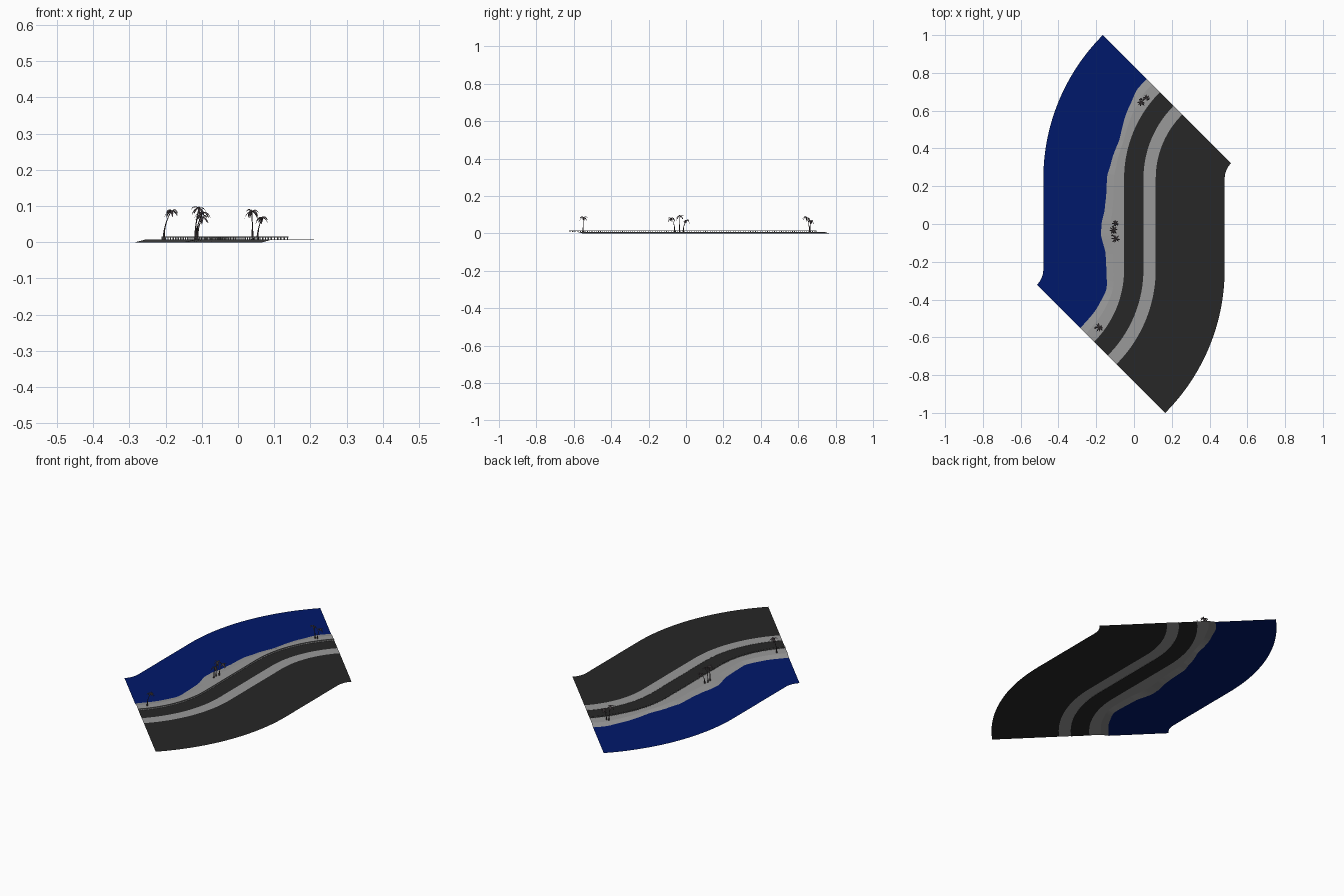
import bpy, bmesh, math, random
from mathutils import Vector

if "Cube" in bpy.data.objects:
    bpy.data.objects.remove(bpy.data.objects["Cube"])

random.seed(4)
R, HALF, TURN = 0.595, 0.24, math.pi / 4    # bend radius, half straight, bend angle
END = HALF + R * TURN
W = 0.48                                    # half width of the tile


def material(name, rgb):
    m = bpy.data.materials.new(name)
    m.diffuse_color = (*rgb, 1)
    m.use_nodes = True
    m.node_tree.nodes["Principled BSDF"].inputs["Base Color"].default_value = m.diffuse_color
    return m


WATER = material("deep blue", (0.0, 0.009, 0.145))
PAVING = material("light grey", (0.32, 0.32, 0.32))
ASPHALT = material("dark grey", (0.02, 0.02, 0.02))
BARK = material("dusky bark", (0.055, 0.042, 0.045))
LEAF = material("dusky leaf", (0.12, 0.095, 0.105))


def path(s, u, z):
    """Point on the S bend: s along the road, u sideways, z up."""
    if abs(s) <= HALF:
        return Vector((u, s, z))
    k = 1 if s > 0 else -1
    a = (abs(s) - HALF) / R
    r = R - k * u
    return Vector((k * (R - r * math.cos(a)), k * (HALF + r * math.sin(a)), z))


# Shoreline: distance along the road -> sideways offset
SHORE = [(-END, -.155), (-.66, -.156), (-.49, -.145), (-.376, -.134), (-.27, -.145),
         (-.16, -.15), (-.055, -.175), (0, -.172), (.08, -.155), (.155, -.147), (.25, -.143),
         (.303, -.127), (.418, -.108), (.576, -.134), (.65, -.152), (END, -.151)]


def shore(s):
    for (a, p), (b, q) in zip(SHORE, SHORE[1:]):
        if s <= b:
            t = max(0, (s - a) / (b - a))
            return p + (q - p) * t * (0.5 + t * (1.5 - t))
    return SHORE[-1][1]


def crest(s):
    return shore(s) + 0.4 * (-0.05 - shore(s))


STEPS = [-END + (END - HALF) * i / 24 for i in range(24)]
STEPS += [-HALF + 2 * HALF * i / 30 for i in range(30)]
STEPS += [HALF + (END - HALF) * i / 24 for i in range(25)]


def make(name, bm, mat, smooth=False):
    me = bpy.data.meshes.new(name)
    bm.to_mesh(me)
    bm.free()
    me.materials.append(mat)
    for p in me.polygons:
        p.use_smooth = smooth
    ob = bpy.data.objects.new(name, me)
    bpy.context.collection.objects.link(ob)
    return ob


def strip(name, mat, profile, closed=False):
    """Sweep a cross-section (function of s giving (u, z) points) along the bend."""
    bm = bmesh.new()
    rows = [[bm.verts.new(path(s, u, z)) for u, z in profile(s)] for s in STEPS]
    n = len(rows[0])
    for a, b in zip(rows, rows[1:]):
        for i in range(n if closed else n - 1):
            j = (i + 1) % n
            bm.faces.new((a[i], a[j], b[j], b[i]))
    if closed:
        bm.faces.new(rows[0][::-1])
        bm.faces.new(rows[-1])
    return make(name, bm, mat)


# Ground strips, left to right
TOP, ROAD = 0.008, 0.007
strip("sea", WATER, lambda s: [(-W, 0), (shore(s), 0)])
strip("beach", PAVING, lambda s: [(shore(s), 0), (crest(s), TOP), (-0.05, TOP), (-0.05, ROAD)])
strip("road", ASPHALT, lambda s: [(-0.05, ROAD), (0.05, ROAD)])
strip("pavement", PAVING, lambda s: [(0.05, ROAD), (0.05, TOP), (0.115, TOP)])
strip("inland_ground", ASPHALT, lambda s: [(0.115, TOP), (W, TOP)])

# Sea railing: top bar and posts
strip("railing_bar", PAVING, lambda s: [(-0.0525, 0.0135), (-0.0495, 0.0135),
                                        (-0.0495, 0.0165), (-0.0525, 0.0165)], True)
bm = bmesh.new()
COUNT = 116
for i in range(COUNT):
    s = -END + 0.002 + (2 * END - 0.004) * i / (COUNT - 1)
    d = 0.0014
    ring = [(s - d, -0.0522), (s - d, -0.0498), (s + d, -0.0498), (s + d, -0.0522)]
    lo = [bm.verts.new(path(a, u, TOP)) for a, u in ring]
    hi = [bm.verts.new(path(a, u, 0.0137)) for a, u in ring]
    for k in range(4):
        j = (k + 1) % 4
        bm.faces.new((lo[k], lo[j], hi[j], hi[k]))
make("railing_posts", bm, PAVING)


def palm(tag, base, crown, fronds=8, size=0.026):
    """Curved tapering trunk with a crown of drooping folded fronds."""
    base, crown = Vector(base), Vector(crown)
    bm = bmesh.new()
    rings, n, sides = [], 9, 7
    for i in range(n):
        t = i / (n - 1)
        c = base.lerp(crown, t)
        lean = t ** 2.2                       # lean grows towards the top
        c.x = base.x + (crown.x - base.x) * lean
        c.y = base.y + (crown.y - base.y) * lean
        r = 0.0013 + 0.0026 * (1 - t) ** 3
        rings.append([bm.verts.new(c + Vector((r * math.cos(k * math.tau / sides),
                                               r * math.sin(k * math.tau / sides), 0)))
                      for k in range(sides)])
    for a, b in zip(rings, rings[1:]):
        for k in range(sides):
            j = (k + 1) % sides
            bm.faces.new((a[k], a[j], b[j], b[k]))
    bm.faces.new(rings[-1])
    make("palm_trunk_" + tag, bm, BARK, True)

    bm = bmesh.new()
    for f in range(fronds):
        ang = math.tau * f / fronds + random.uniform(-.25, .25)
        d = Vector((math.cos(ang), math.sin(ang), 0))
        side = Vector((-d.y, d.x, 0))
        length = size * random.uniform(.85, 1.1)
        lift = random.uniform(.2, 1.1)
        rows = []
        for i in range(6):
            t = i / 5
            c = crown + d * length * (t - .12 * t ** 3)
            c.z += length * (lift * t - 1.15 * t * t)
            w = 0.0036 * math.sin(math.pi * (0.12 + 0.83 * t))
            drop = Vector((0, 0, -w * .7))
            rows.append([bm.verts.new(p) for p in (c + side * w + drop, c, c - side * w + drop)])
        for a, b in zip(rows, rows[1:]):
            for k in range(2):
                bm.faces.new((a[k], a[k + 1], b[k + 1], b[k]))
    make("palm_fronds_" + tag, bm, LEAF)


palm("south", (-.205, -.55, TOP), (-.184, -.548, .086))
palm("middle_tall", (-.118, -.035, TOP), (-.108, -.032, .094))
palm("middle_left", (-.115, -.06, TOP), (-.097, -.078, .083))
palm("middle_short", (-.112, -.015, TOP), (-.098, .002, .07), size=.02)
palm("north_tall", (.04, .66, TOP), (.038, .645, .086))
palm("north_short", (.054, .662, TOP), (.067, .668, .068), size=.02)
